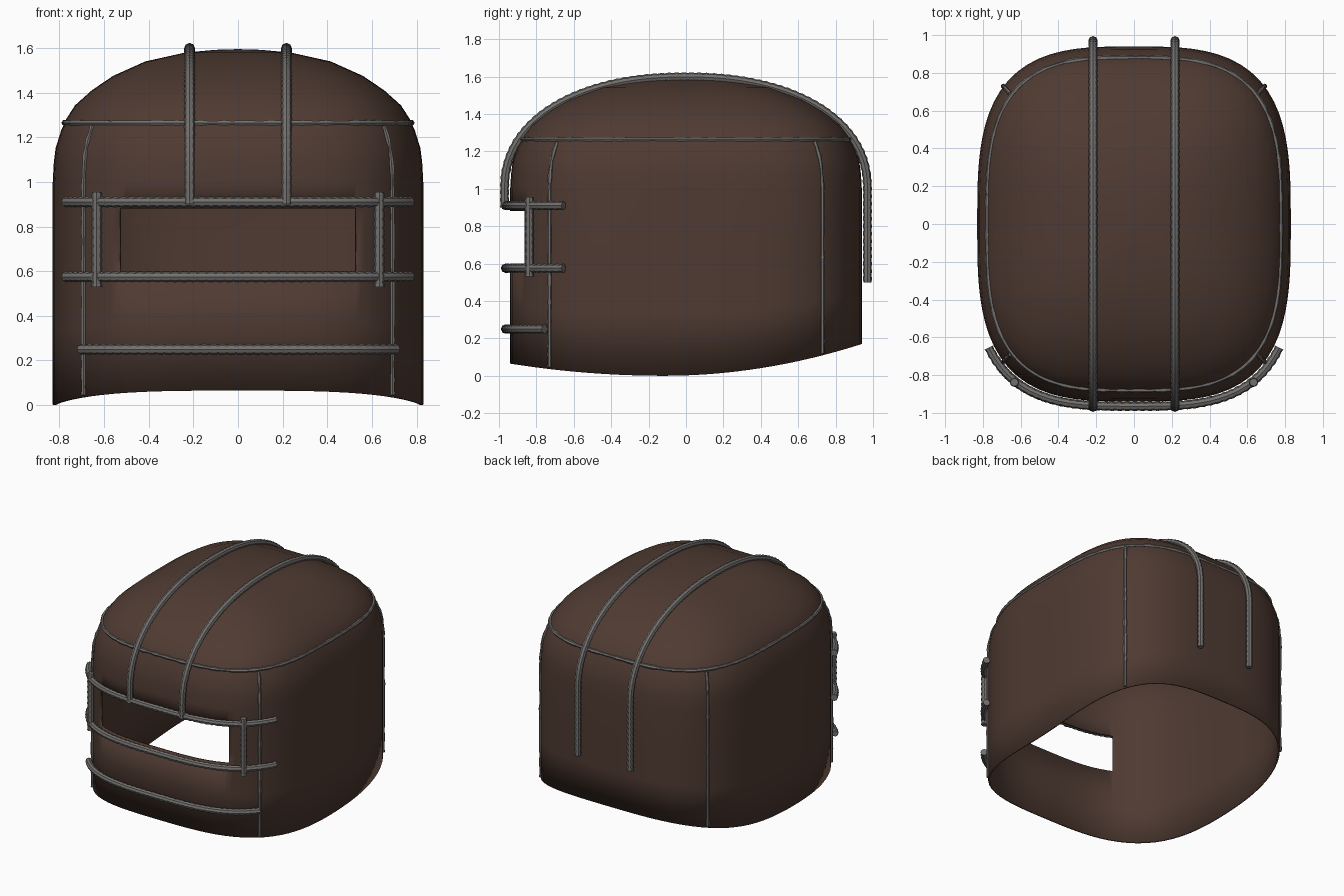
import bpy, bmesh, math, random
from mathutils import Vector

if "Cube" in bpy.data.objects:
    bpy.data.objects.remove(bpy.data.objects["Cube"])

random.seed(4)
A, B, N = 0.83, 0.94, 3.2          # half width, half depth, roundness of the plan
PROFILE = [(1, 1.0), (0.995, 1.08), (0.985, 1.15), (0.955, 1.23), (0.925, 1.285),
           (0.88, 1.343), (0.79, 1.41), (0.675, 1.475), (0.5, 1.54),
           (0.283, 1.58), (0.12, 1.592)]


def material(name, rgb):
    m = bpy.data.materials.new(name)
    m.diffuse_color = (*rgb, 1)
    m.use_nodes = True
    m.node_tree.nodes["Principled BSDF"].inputs["Base Color"].default_value = m.diffuse_color
    return m


BROWN = material("brown plate", (0.078, 0.043, 0.032))
STEEL = material("grey steel", (0.17, 0.162, 0.155))


def finish(bm, name, mat, angle):
    me = bpy.data.meshes.new(name)
    bmesh.ops.recalc_face_normals(bm, faces=bm.faces)
    bm.to_mesh(me)
    bm.free()
    me.materials.append(mat)
    ob = bpy.data.objects.new(name, me)
    bpy.context.collection.objects.link(ob)
    bpy.ops.object.select_all(action='DESELECT')
    ob.select_set(True)
    bpy.context.view_layer.objects.active = ob
    bpy.ops.object.shade_smooth_by_angle(angle=math.radians(angle))
    return ob


def plan(t, s=1.0, off=0.0):
    """Point on the rounded plan outline at angle t."""
    a, b, c, d = A * s + off, B * s + off, math.cos(t), math.sin(t)
    r = (abs(c / a) ** N + abs(d / b) ** N) ** (-1 / N)
    return r * c, r * d


def scale_at(z):
    for (s0, z0), (s1, z1) in zip(PROFILE, PROFILE[1:]):
        if z0 <= z <= z1:
            return s0 + (s1 - s0) * (z - z0) / (z1 - z0)
    return 1.0


def hem(y):
    """Height of the curved bottom edge."""
    k = y + 0.12
    return 0.065 * (k / 0.82) ** 2 if k < 0 else 0.17 * (k / 1.06) ** 2


def tube(name, pts, r, ref, step=0.02, rib=0.0, rough=0.0, sides=8):
    """Sweep a ribbed or rough round rod along a path."""
    pts = [Vector(p) for p in pts]
    run = [0.0]
    for p, q in zip(pts, pts[1:]):
        run.append(run[-1] + (q - p).length)
    n = max(2, round(run[-1] / step))
    path, j = [], 0
    for i in range(n + 1):
        d = run[-1] * i / n
        while j < len(pts) - 2 and run[j + 1] < d:
            j += 1
        path.append(pts[j].lerp(pts[j + 1], (d - run[j]) / (run[j + 1] - run[j])))
    bm, rings = bmesh.new(), []
    for i, p in enumerate(path):
        tan = (path[min(i + 1, n)] - path[max(i - 1, 0)]).normalized()
        u = tan.cross(Vector(ref)).normalized()
        v = tan.cross(u)
        rad = r - rib * (i % 2) + random.uniform(-rough, rough)
        rings.append([bm.verts.new(p + rad * (u * math.cos(k * math.tau / sides)
                      + v * math.sin(k * math.tau / sides))) for k in range(sides)])
    for lo, hi in zip(rings, rings[1:]):
        for k in range(sides):
            m = (k + 1) % sides
            bm.faces.new((lo[k], lo[m], hi[m], hi[k]))
    bm.faces.new(rings[0])
    bm.faces.new(rings[-1])
    return finish(bm, name, STEEL, 40)


# Helmet shell: rounded walls and dome
COLS = 96
bm, rings = bmesh.new(), []
angles = [math.tau * i / COLS for i in range(COLS)]
for f in (0, 0.33, 0.66):
    ring = []
    for t in angles:
        x, y = plan(t)
        z = hem(y)
        ring.append(bm.verts.new((x, y, z + (1.0 - z) * f)))
    rings.append(ring)
for s, z in PROFILE:
    rings.append([bm.verts.new((*plan(t, s), z)) for t in angles])
for lo, hi in zip(rings, rings[1:]):
    for k in range(COLS):
        m = (k + 1) % COLS
        bm.faces.new((lo[k], lo[m], hi[m], hi[k]))
tip = bm.verts.new((0, 0, 1.595))
for k in range(COLS):
    bm.faces.new((rings[-1][k], rings[-1][(k + 1) % COLS], tip))

# Eye slot cut through the front wall
SX, Z0, Z1 = 0.53, 0.60, 0.88
for co, no in (((0, 0, Z0), (0, 0, 1)), ((0, 0, Z1), (0, 0, 1)),
               ((SX, 0, 0), (1, 0, 0)), ((-SX, 0, 0), (1, 0, 0))):
    front = [f for f in bm.faces if f.calc_center_median().y < -0.6
             and f.calc_center_median().z < 1.0]
    geom = front + list({e for f in front for e in f.edges}) + list({v for f in front for v in f.verts})
    bmesh.ops.bisect_plane(bm, geom=geom, plane_co=co, plane_no=no, dist=1e-5)
hole = []
for f in bm.faces:
    c = f.calc_center_median()
    if c.y < -0.5 and abs(c.x) < SX and Z0 < c.z < Z1:
        hole.append(f)
bmesh.ops.delete(bm, geom=hole, context='FACES')
shell = finish(bm, "helmet_shell", BROWN, 50)
solid = shell.modifiers.new("thickness", 'SOLIDIFY')
solid.thickness = 0.012
solid.offset = -1

# Curved rods across the face
for name, z, ex, ey in (("upper_face_bar", 0.91, 0.775, 0.66),
                        ("middle_face_bar", 0.575, 0.775, 0.66),
                        ("lower_face_bar", 0.25, 0.715, 0.765)):
    t0 = math.atan2(ey, ex)
    path = [(*plan(-t0 - (math.pi - 2 * t0) * i / 60, 1, 0.025), z) for i in range(61)]
    tube(name, path, 0.025, (0, 0, 1), rib=0.004)

# Pair of rods over the crown, pair of short posts beside the slot
arc = [(-0.97, 0.9)]
for i in range(81):
    t = math.pi * (1 - i / 80)
    c, s = math.cos(t), max(0.0, math.sin(t))
    arc.append((math.copysign(0.97 * abs(c) ** (2 / 2.2), c), 1.0 + 0.598 * s ** (2 / 2.2)))
arc.append((0.97, 0.5))
for side, sx in (("left", -1), ("right", 1)):
    tube(side + "_crown_bar", [(sx * 0.217, y, z) for y, z in arc], 0.025, (1, 0, 0), rib=0.004)
    tube(side + "_slot_post", [(sx * 0.633, -0.838, 0.53), (sx * 0.633, -0.838, 0.955)],
         0.025, (1, 0, 0), rib=0.004)

# Weld seams: one round the dome, one down each corner
tube("dome_weld", [(*plan(math.tau * i / 120, scale_at(1.265), 0.001), 1.265) for i in range(121)],
     0.012, (0, 0, 1), step=0.035, rough=0.003, sides=6)
for end, sy in (("front", -1), ("back", 1)):
    for side, sx in (("left", -1), ("right", 1)):
        t = math.atan2(sy * 0.733, sx * 0.695)
        low = hem(plan(t)[1]) + 0.01
        path = []
        for i in range(31):
            z = low + (1.25 - low) * i / 30
            path.append((*plan(t, scale_at(z), 0.001), z))
        tube(f"{end}_{side}_corner_weld", path, 0.011, (1, 0, 0), step=0.035, rough=0.003, sides=6)
